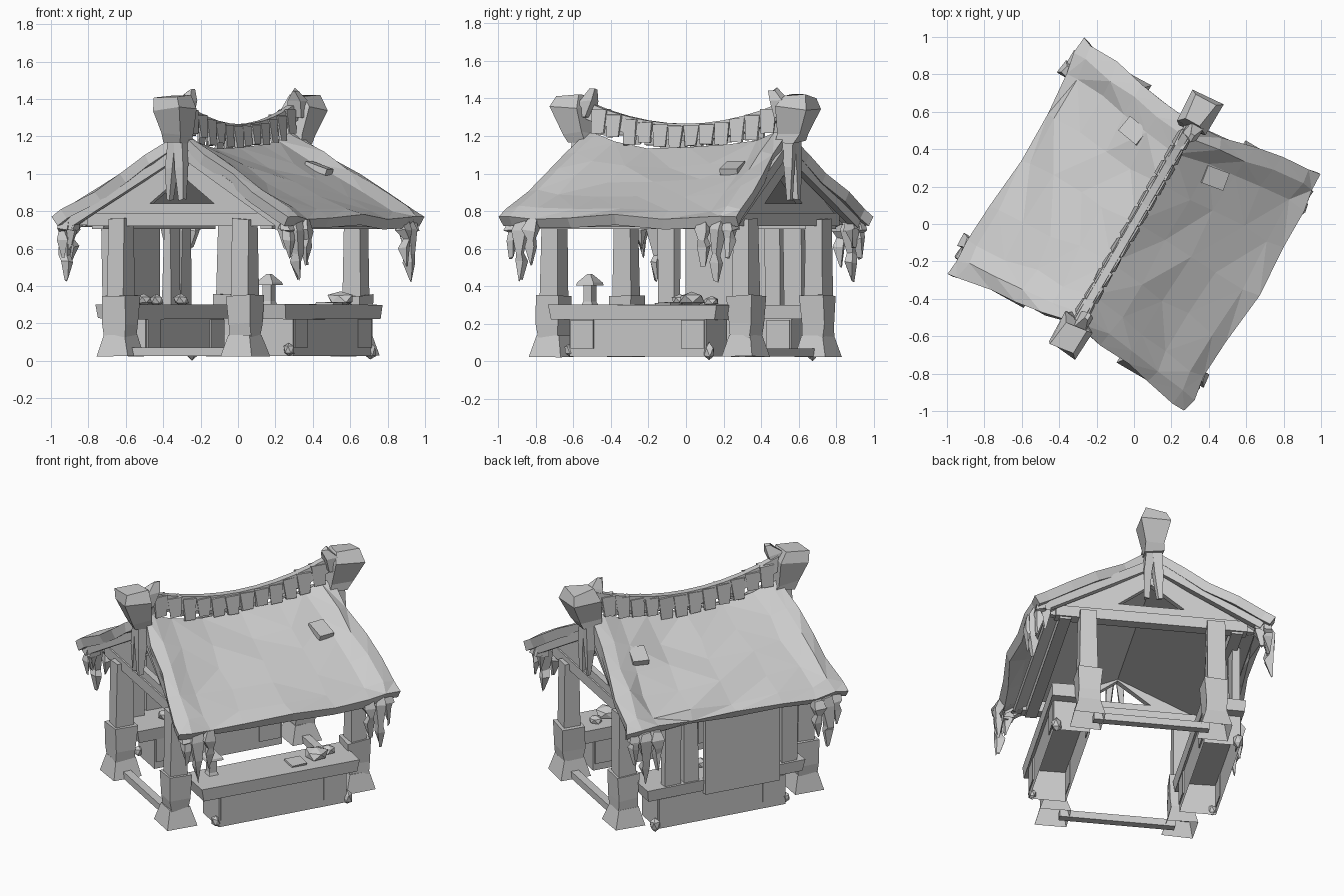
import bpy, bmesh, math, random
from mathutils import Matrix, Vector

random.seed(4)
if "Cube" in bpy.data.objects:
    bpy.data.objects.remove(bpy.data.objects["Cube"], do_unlink=True)

GREY = (0.6, 0.6, 0.6, 1)
mat = bpy.data.materials.new("plain_grey")
mat.use_nodes = True
mat.diffuse_color = GREY
mat.node_tree.nodes["Principled BSDF"].inputs["Base Color"].default_value = GREY

TURN = Matrix.Rotation(math.radians(-30), 4, 'Z')   # whole hut is turned
SIDES = (-1, 1)


def finish(name, bm, fix=True):
    if fix:
        bmesh.ops.recalc_face_normals(bm, faces=bm.faces)
    bm.transform(TURN)
    me = bpy.data.meshes.new(name)
    bm.to_mesh(me)
    bm.free()
    me.materials.append(mat)
    ob = bpy.data.objects.new(name, me)
    bpy.context.collection.objects.link(ob)
    return ob


def loft(name, rings, jit=0.0, hollow=False):
    """Stack of rectangles: (x, y, z, width, depth); hollow leaves the bottom open."""
    bm = bmesh.new()
    prev = None
    for x, y, z, w, d in rings:
        j = lambda: random.uniform(-jit, jit)
        cur = [bm.verts.new((x + a * w / 2 + j(), y + b * d / 2 + j(), z + j()))
               for a, b in ((-1, -1), (1, -1), (1, 1), (-1, 1))]
        if prev:
            for i in range(4):
                k = (i + 1) % 4
                bm.faces.new((prev[i], prev[k], cur[k], cur[i]))
        elif not hollow:
            bm.faces.new(cur[::-1])
        prev = cur
    bm.faces.new(prev)
    return finish(name, bm, fix=not hollow)


def box(name, x, y, z, w, d, h, jit=0.0, hollow=False):
    return loft(name, [(x, y, z, w, d), (x, y, z + h, w, d)], jit, hollow)


def beam(name, a, b, w, h):
    """Square timber between two points."""
    a, b = Vector(a), Vector(b)
    bm = bmesh.new()
    bmesh.ops.create_cube(bm, size=1)
    bm.transform(Matrix.Translation((a + b) / 2)
                 @ (b - a).to_track_quat('Y', 'Z').to_matrix().to_4x4()
                 @ Matrix.Diagonal((w, (b - a).length, h, 1)))
    return finish(name, bm)


def lump(name, x, y, z, r, h):
    """Faceted half-flattened blob resting at z."""
    bm = bmesh.new()
    bmesh.ops.create_icosphere(bm, subdivisions=1, radius=1)
    for v in bm.verts:
        v.co *= random.uniform(0.85, 1.1)
    bm.transform(Matrix.Translation((x, y, z + h / 2)) @ Matrix.Diagonal((r, r, h / 2, 1)))
    return finish(name, bm)


# --- Sagging roof with rolled gable rims
def roof_z(x, v):
    t = min(abs(x) / 0.73, 1)
    ridge = 1.13 + 0.09 * v * v
    return ridge + (0.77 - ridge) * t - 0.01 * math.sin(math.pi * t)


bm = bmesh.new()
xs = [-0.73, -0.66, -0.5, -0.34, -0.18, 0, 0.18, 0.34, 0.5, 0.66, 0.73]
vs = [-1, -0.88, -0.72, -0.4, 0, 0.4, 0.72, 0.88, 1]
rows = []
for v in vs:
    row = []
    for x in xs:
        eave, gable = abs(x) == 0.73, abs(v) == 1
        depth = 0.62 + 0.11 * abs(x) / 0.73
        jx = 0.0 if x == 0 or (eave and gable) else 0.02
        jy = 0.0 if eave and gable else 0.015
        z = roof_z(x, v) + random.uniform(-0.014, 0.014) * (not gable)
        z += 0.025 if abs(v) == 0.88 and not eave else 0
        bow = 0.025 * (1 - v * v) * eave
        row.append(bm.verts.new((x + bow + random.uniform(-jx, jx),
                                 v * depth + random.uniform(-jy, jy), z)))
    rows.append(row)
for r in range(len(vs) - 1):
    for c in range(len(xs) - 1):
        bm.faces.new((rows[r][c], rows[r][c + 1], rows[r + 1][c + 1], rows[r + 1][c]))
bmesh.ops.triangulate(bm, faces=bm.faces)
roof = finish("thatched_roof", bm, fix=False)
solid = roof.modifiers.new("thickness", 'SOLIDIFY')
solid.thickness = 0.06
solid.offset = -1
for s in SIDES:
    beam("roof_patch", (s * 0.19, 0.42, roof_z(0.19, 0.64) - 0.005),
         (s * 0.31, 0.44, roof_z(0.31, 0.64) + 0.02), 0.1, 0.035)
    beam("ceiling", (0, 0, 1.01), (s * 0.63, 0, 0.725), 1.14, 0.02)


# --- Curved ridge board clad with ragged shingles
def ridge_top(y):
    return 1.265 + 0.32 * y * y


N = 10
bm = bmesh.new()
prev = None
for i in range(N + 1):
    y = -0.6 + 1.2 * i / N
    top = ridge_top(y)
    cur = [bm.verts.new(p) for p in ((-0.03, y, top - 0.09), (0.03, y, top - 0.09),
                                     (0.02, y, top), (-0.02, y, top))]
    if prev:
        for k in range(4):
            n = (k + 1) % 4
            bm.faces.new((prev[k], prev[n], cur[n], cur[k]))
    else:
        bm.faces.new(cur)
    prev = cur
bm.faces.new(prev)
finish("ridge_board", bm)
for s in SIDES:
    for i in range(12):
        y = -0.52 + 1.04 * i / 11
        z = ridge_top(y)
        drop = random.uniform(0.115, 0.15)
        loft("ridge_shingle", [(s * 0.035, y, z - drop, 0.012, 0.07),
                               (s * 0.022, y, z - 0.01, 0.015, 0.092)], 0.004)

# --- Gable ends
for s in SIDES:
    # Wall with a triangular vent
    bm = bmesh.new()
    outer = [(-0.64, 0.725), (0.64, 0.725), (0, 1.13)]
    inner = [(-0.2, 0.84), (0.2, 0.84), (0, 0.99)]
    o = [bm.verts.new((x, s * 0.56, z)) for x, z in outer]
    n = [bm.verts.new((x, s * 0.56, z)) for x, z in inner]
    faces = [bm.faces.new((o[i], o[(i + 1) % 3], n[(i + 1) % 3], n[i])) for i in range(3)]
    ext = bmesh.ops.extrude_face_region(bm, geom=faces, use_keep_orig=True)
    for g in ext["geom"]:
        if isinstance(g, bmesh.types.BMVert):
            g.co.y += s * 0.04
    finish("gable_wall", bm)

    # Barge boards, pendant legs, tie beam and ground rail
    for m in SIDES:
        beam("barge_board", (0, s * 0.6, 1.125), (m * 0.66, s * 0.665, 0.735), 0.045, 0.055)
        loft("gable_pendant", [(m * 0.04, s * 0.66, 0.86, 0.025, 0.03),
                               (m * 0.032, s * 0.655, 1.03, 0.05, 0.05),
                               (m * 0.02, s * 0.645, 1.2, 0.055, 0.07)], 0.006)
    box("gable_tie_beam", 0, s * 0.575, 0.72, 1.16, 0.07, 0.07)
    box("ground_rail", 0, s * 0.59, 0.025, 0.7, 0.05, 0.045)

    # Ridge finial with horns
    loft("ridge_finial", [(0, s * 0.64, 1.17, 0.1, 0.11), (0, s * 0.66, 1.22, 0.13, 0.14),
                          (0, s * 0.69, 1.35, 0.17, 0.18), (0, s * 0.7, 1.41, 0.11, 0.14)], 0.015)
    loft("finial_horn", [(0.02, s * 0.62, 1.3, 0.09, 0.09), (0.03, s * 0.59, 1.39, 0.07, 0.08),
                         (0.03, s * 0.55, 1.45, 0.03, 0.03)], 0.01)

    # Eave beam along the long side
    box("eave_beam", s * 0.52, 0, 0.705, 0.07, 1.2, 0.06)

# --- Corner posts, flared feet and hanging roof moss
for sx in SIDES:
    for sy in SIDES:
        x, y = sx * 0.385, sy * 0.59
        loft("corner_post", [(x, y, 0.3, 0.11, 0.11), (x, y, 0.76, 0.1, 0.1)], 0.006)
        loft("post_block", [(x, y, 0.12, 0.125, 0.125), (x, y, 0.2, 0.135, 0.135),
                            (x, y, 0.35, 0.145, 0.145)], 0.008)
        loft("post_foot", [(x, y, 0.025, 0.19, 0.19), (x, y, 0.14, 0.13, 0.13)], 0.004, hollow=True)
        for dx, dy, low in ((0.7, 0.665, 0.55), (0.72, 0.6, 0.43), (0.735, 0.53, 0.51), (0.66, 0.65, 0.6)):
            px, py = sx * dx, sy * dy
            loft("hanging_moss", [(px, py, low, 0.008, 0.008),
                                  (px - sx * 0.01, py, low + 0.1, 0.05, 0.045),
                                  (px, py, low + 0.14, 0.035, 0.035),
                                  (px - sx * 0.01, py, 0.7, 0.06, 0.075),
                                  (px - sx * 0.02, py, 0.75, 0.04, 0.05)], 0.01)

# --- Open-bottomed counters on both long sides
for s in SIDES:
    cx = s * 0.455
    box("counter_body", cx, 0.03, 0.025, 0.22, 0.84, 0.21, hollow=True)
    loft("counter_top", [(cx, 0.01, 0.225, 0.25, 1.01), (cx, 0.01, 0.3, 0.26, 1.04)], 0.005)
    for y in (-0.31, 0.37):
        box("counter_panel", s * 0.566, y, 0.07, 0.012, 0.14, 0.15)
        box("inner_counter_panel", s * 0.343, y, 0.07, 0.012, 0.14, 0.15)
    lump("foot_stone", s * 0.55, 0.46, 0, 0.035, 0.1)
    lump("foot_stone", s * 0.545, -0.4, 0.02, 0.03, 0.08)

# --- Board wall hung outside one counter, with loose planks beside it
box("wall_panel", -0.59, -0.09, 0.21, 0.035, 0.49, 0.52)
for y, w in ((0.23, 0.09), (0.35, 0.11), (-0.42, 0.1)):
    box("wall_plank", -0.545, y, 0.29, 0.05, w, 0.43, 0.006)

# --- Goods on the counters
loft("lantern_body", [(0.4, -0.36, 0.3, 0.065, 0.065), (0.4, -0.36, 0.32, 0.05, 0.05),
                      (0.4, -0.36, 0.42, 0.05, 0.05)])
loft("lantern_cap", [(0.4, -0.36, 0.405, 0.108, 0.108), (0.4, -0.36, 0.42, 0.1, 0.1),
                     (0.4, -0.36, 0.465, 0.02, 0.02)])
lump("bread_loaf", 0.46, 0.3, 0.29, 0.075, 0.085)
lump("bread_loaf", 0.42, 0.4, 0.29, 0.045, 0.06)
box("open_book", 0.47, 0.16, 0.3, 0.11, 0.1, 0.015, 0.004)
for x, y, r in ((-0.42, -0.28, 0.05), (-0.4, -0.18, 0.04), (-0.41, 0.1, 0.045)):
    lump("counter_goods", x, y, 0.29, r, 0.07)
